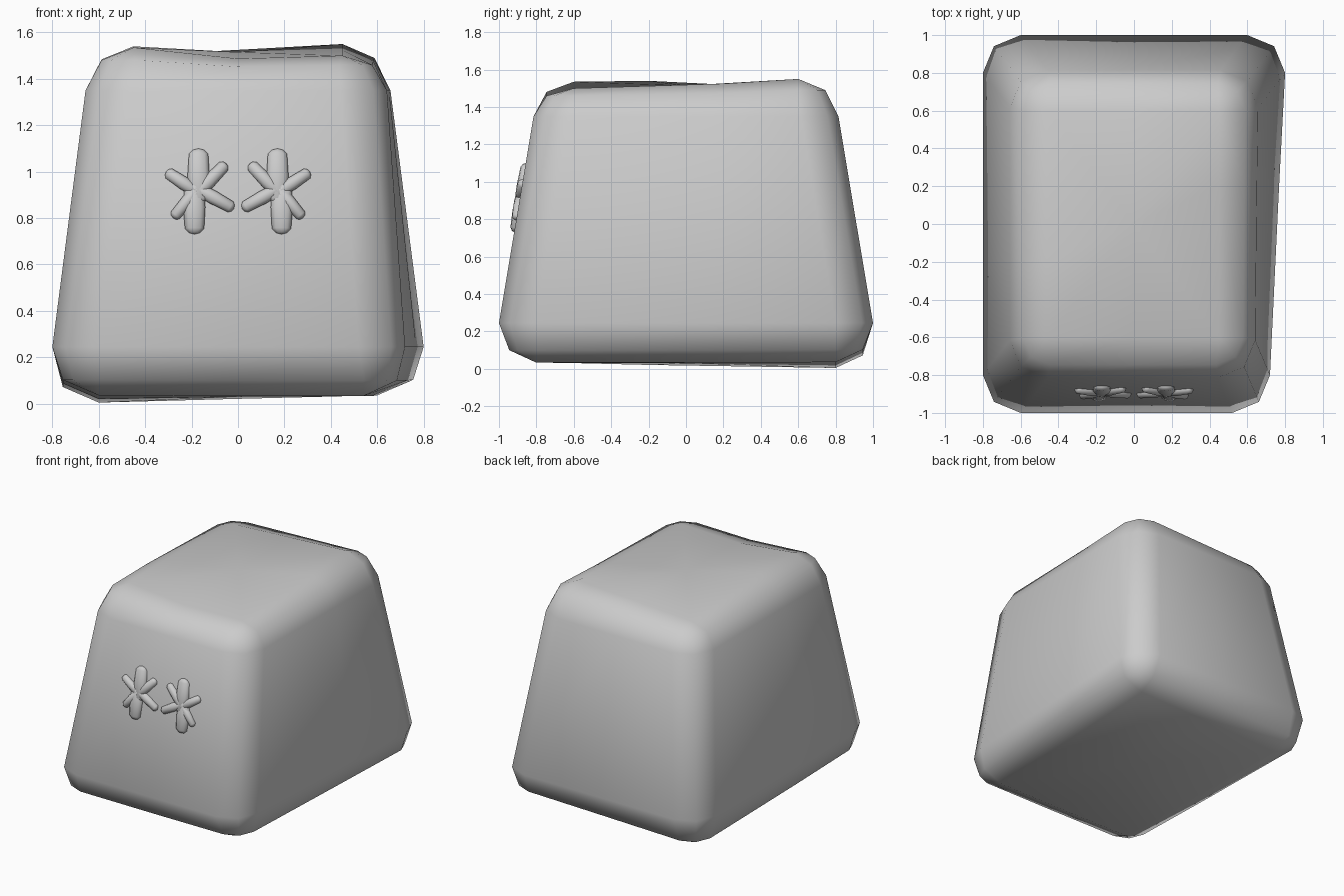
import bpy, bmesh, math
from mathutils import Vector, Matrix

if "Cube" in bpy.data.objects:
    bpy.data.objects.remove(bpy.data.objects["Cube"])


def finish(bm, name):
    bmesh.ops.remove_doubles(bm, verts=bm.verts, dist=0.0005)
    bmesh.ops.recalc_face_normals(bm, faces=bm.faces)
    me = bpy.data.meshes.new(name)
    bm.to_mesh(me)
    bm.free()
    me.polygons.foreach_set("use_smooth", [True] * len(me.polygons))
    ob = bpy.data.objects.new(name, me)
    bpy.context.collection.objects.link(ob)
    return ob


# Ring with corners FR, BR, BL, FL rounded by three points, plus side midpoints
def ring(hx, hy, r, z, dz, shift):
    pts = []
    corners = [(1, -1, -90), (1, 1, 0), (-1, 1, 90), (-1, -1, 180)]
    mids = [(hx - shift * 0.4, 0.2), (0, hy), (-hx, -0.2), (0, -hy)]
    for i, (sx, sy, a0) in enumerate(corners):
        for k in range(3):
            a = math.radians(a0 + 45 * k)
            x = sx * (hx - r) + r * math.cos(a) - (shift if i == 0 else 0)
            pts.append((x, sy * (hy - r) + r * math.sin(a), z + dz[2 * i]))
        pts.append((*mids[i], z + dz[2 * i + 1]))
    return pts


# Body: tapered block with rounded edges and slightly uneven top and base
low = (0.0, 0.0, 0.003, -0.012, -0.028, -0.012, 0.003, 0.0)
top = (-0.025, 0.0, 0.025, 0.0, -0.025, 0.015, 0.01, -0.038)
levels = [
    (0.60, 0.80, 0.0, 0.033, low, 0.06),
    (0.755, 0.945, 0.145, 0.10, low, 0.07),
    (0.80, 1.0, 0.20, 0.245, (0,) * 8, 0.08),
    (0.657, 0.815, 0.20, 1.35, (0,) * 8, 0.015),
    (0.588, 0.745, 0.143, 1.475, [d * 0.6 for d in top], 0.01),
    (0.45, 0.60, 0.0, 1.525, top, 0.0),
]
bm = bmesh.new()
rings = [[bm.verts.new(p) for p in ring(*lv)] for lv in levels]
for a, b in zip(rings, rings[1:]):
    n = len(a)
    for i in range(n):
        j = (i + 1) % n
        bm.faces.new((a[i], a[j], b[j], b[i]))
for loop, z in ((rings[0], 0.03), (rings[-1], 1.515)):
    centre = bm.verts.new((0, 0, z))
    for i in range(len(loop)):
        bm.faces.new((loop[i], loop[(i + 1) % len(loop)], centre))
bmesh.ops.dissolve_degenerate(bm, edges=bm.edges, dist=0.0005)
body = finish(bm, "body")


# Point on the sloping front face
def on_front(x, z):
    return Vector((x, -1.0 + (z - 0.245) * 0.185 / 1.105, z))


# Flattened capsule lying on the front face between two points
def capsule(bm, a, b, r, depth):
    a, b = on_front(*a), on_front(*b)
    axis = (b - a).normalized()
    half = (b - a).length / 2 - r
    normal = Vector((0, -1.105, 0.185)).normalized()
    side = axis.cross(normal).normalized()
    rot = Matrix((side, normal, axis)).transposed().to_4x4()
    m = Matrix.Translation((a + b) / 2) @ rot
    for v in bmesh.ops.create_uvsphere(bm, u_segments=10, v_segments=6, radius=1)["verts"]:
        x, y, z = v.co
        push = half if z > 0.01 else -half if z < -0.01 else 0
        v.co = m @ Vector((x * r, y * depth, z * r + push))


# Six-armed flowers, mirrored across the middle
arms = [
    ((-0.17, 0.86), (-0.17, 1.10), 0.050),
    ((-0.19, 0.96), (-0.187, 0.73), 0.050),
    ((-0.16, 0.90), (-0.31, 1.00), 0.030),
    ((-0.20, 0.88), (-0.05, 1.035), 0.031),
    ((-0.20, 0.94), (-0.018, 0.84), 0.031),
    ((-0.16, 0.94), (-0.28, 0.80), 0.029),
]
for name, s in (("left_flower", 1), ("right_flower", -1)):
    bm = bmesh.new()
    for (ax, az), (bx, bz), r in arms:
        capsule(bm, (s * ax, az), (s * bx, bz), r, 0.028)
    finish(bm, name)
